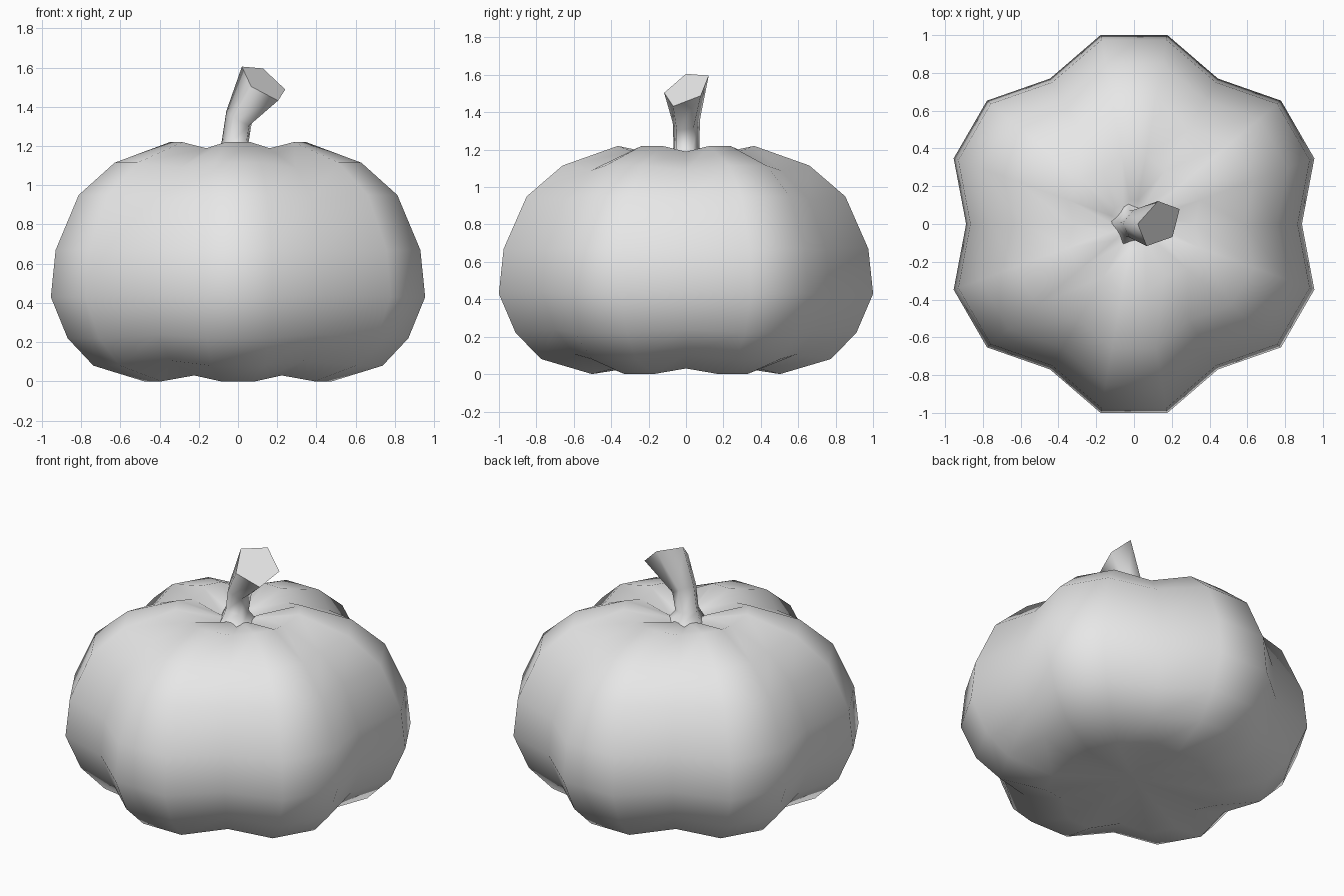
import bpy, bmesh, math
from mathutils import Vector

cube = bpy.data.objects.get("Cube")
if cube:
    bpy.data.objects.remove(cube, do_unlink=True)

grey = bpy.data.materials.new("plain_grey")
grey.use_nodes = True
grey.diffuse_color = (0.8, 0.8, 0.8, 1)
grey.node_tree.nodes["Principled BSDF"].inputs["Base Color"].default_value = (0.8, 0.8, 0.8, 1)


def bridge(bm, rings):
    """Join consecutive closed rings of vertices with quads."""
    for a, b in zip(rings, rings[1:]):
        n = len(a)
        for i in range(n):
            j = (i + 1) % n
            bm.faces.new((a[i], a[j], b[j], b[i]))


def fan(bm, ring, z):
    """Close a ring with triangles to a centre point."""
    tip = bm.verts.new((0, 0, z))
    for i, v in enumerate(ring):
        bm.faces.new((v, ring[(i + 1) % len(ring)], tip))


def finish(bm, name):
    bmesh.ops.recalc_face_normals(bm, faces=bm.faces)
    for f in bm.faces:
        f.smooth = len(f.verts) < 5  # end caps stay flat
    mesh = bpy.data.meshes.new(name)
    bm.to_mesh(mesh)
    bm.free()
    mesh.materials.append(grey)
    obj = bpy.data.objects.new(name, mesh)
    bpy.context.collection.objects.link(obj)
    return obj


# Pumpkin body: six lobes, each two ridge points and one groove point
LOBES = 6
SIDES = LOBES * 3
MIDDLE = 0.6
profile = [(0.51, 0.0), (0.785, 0.08), (0.925, 0.22), (1.016, 0.43),
           (0.99, 0.67), (0.865, 0.95), (0.67, 1.115), (0.37, 1.22), (0.13, 1.17)]
bm = bmesh.new()
rings = []
for radius, z in profile:
    ring = []
    for i in range(SIDES):
        groove = i % 3 == 0
        r = radius * (0.875 if groove else 1)
        h = MIDDLE + (z - MIDDLE) * (0.95 if groove else 1)
        a = math.tau * i / SIDES
        ring.append(bm.verts.new((r * math.cos(a), r * math.sin(a), h)))
    rings.append(ring)
bridge(bm, rings)
fan(bm, rings[0], 0.08)
fan(bm, rings[-1], 1.13)
finish(bm, "pumpkin_body")

# Stem: five-sided rings swept along a bend, with a slanted flat cut
# (centre, direction, radius)
stem_path = [((-0.005, 0, 1.14), (0, 0, 1), 0.12),
             ((-0.012, 0, 1.21), (0.1, 0, 1), 0.073),
             ((0.008, 0, 1.34), (0.55, -0.2, 1), 0.078),
             ((0.132, 0.003, 1.525), (0.73, -0.57, 1), 0.138)]
bm = bmesh.new()
rings = []
for centre, direction, radius in stem_path:
    turn = Vector((0, 0, 1)).rotation_difference(Vector(direction))
    ring = []
    for i in range(5):
        a = math.radians(173) + math.tau * i / 5
        p = turn @ Vector((radius * math.cos(a), radius * math.sin(a), 0))
        ring.append(bm.verts.new(Vector(centre) + p))
    rings.append(ring)
bridge(bm, rings)
for cap in (rings[0], rings[-1]):
    bm.faces.new(cap)
finish(bm, "stem")
